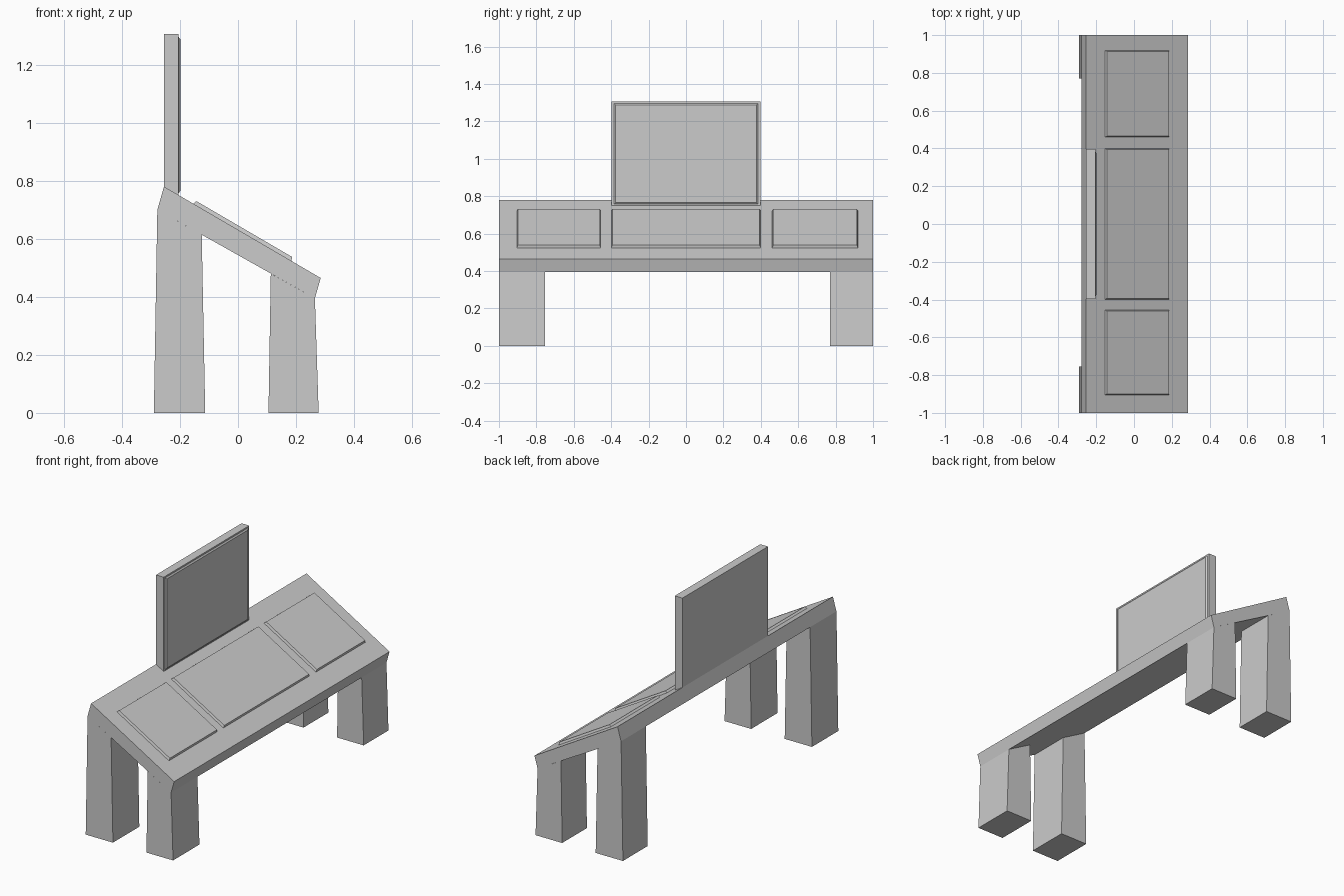
import bpy, bmesh
from mathutils import Vector

if "Cube" in bpy.data.objects:
    bpy.data.objects.remove(bpy.data.objects["Cube"])


def make_object(name, bm):
    bmesh.ops.recalc_face_normals(bm, faces=bm.faces)
    mesh = bpy.data.meshes.new(name)
    bm.to_mesh(mesh)
    bm.free()
    obj = bpy.data.objects.new(name, mesh)
    bpy.context.collection.objects.link(obj)
    return obj


def extrude_y(name, profile, y0, y1):
    """Extrude an (x, z) profile from y0 to y1."""
    bm = bmesh.new()
    face = bm.faces.new([bm.verts.new((x, y0, z)) for x, z in profile])
    res = bmesh.ops.extrude_face_region(bm, geom=[face])
    verts = [v for v in res["geom"] if isinstance(v, bmesh.types.BMVert)]
    bmesh.ops.translate(bm, verts=verts, vec=(0, y1 - y0, 0))
    return make_object(name, bm)


def raised_panel(name, a, b, y0, y1, normal, height, taper):
    """Tapered panel on the plane through the (x, z) points a and b."""
    bm = bmesh.new()
    a, b = Vector((a[0], 0, a[1])), Vector((b[0], 0, b[1]))
    along = (b - a).normalized()
    lift = Vector(normal).normalized() * height
    rings = []
    for t, up in ((0, lift * -0.2), (taper, lift)):
        p, q = a + along * t + up, b - along * t + up
        rings.append([bm.verts.new((e.x, y, e.z)) for e, y in
                      ((p, y0 + t), (q, y0 + t), (q, y1 - t), (p, y1 - t))])
    low, high = rings
    bm.faces.new(low)
    bm.faces.new(high)
    for i in range(4):
        j = (i + 1) % 4
        bm.faces.new((low[i], low[j], high[j], high[i]))
    return make_object(name, bm)


def top_z(x):
    """Height of the sloping desk top."""
    return 0.78 - (x + 0.255) * 0.315 / 0.54


# Sloping top slab
extrude_y("desk_top", [(-0.255, 0.78), (0.285, 0.465), (0.265, 0.395), (-0.278, 0.70)], -1, 1)

# Legs, flaring slightly towards the floor
back_leg = [(-0.278, 0.70), (-0.125, 0.614), (-0.113, 0), (-0.29, 0)]
front_leg = [(0.113, 0.48), (0.265, 0.395), (0.278, 0), (0.105, 0)]
for side, y0, y1 in (("near", -1, -0.755), ("far", 0.77, 1)):
    extrude_y("back_leg_" + side, back_leg, y0, y1)
    extrude_y("front_leg_" + side, front_leg, y0, y1)

# Raised panels on the slope
for name, y0, y1 in (("near", -0.905, -0.455), ("middle", -0.40, 0.40), ("far", 0.46, 0.92)):
    raised_panel("panel_" + name, (-0.155, top_z(-0.155)), (0.185, top_z(0.185)),
                 y0, y1, (0.315, 0, 0.54), 0.013, 0.006)

# Upright board and its raised screen
extrude_y("upright_board", [(-0.255, 0.78), (-0.205, top_z(-0.205)), (-0.205, 1.305), (-0.255, 1.305)],
          -0.397, 0.397)
raised_panel("screen", (-0.205, 0.755), (-0.205, 1.298), -0.386, 0.386, (1, 0, 0), 0.006, 0.01)
